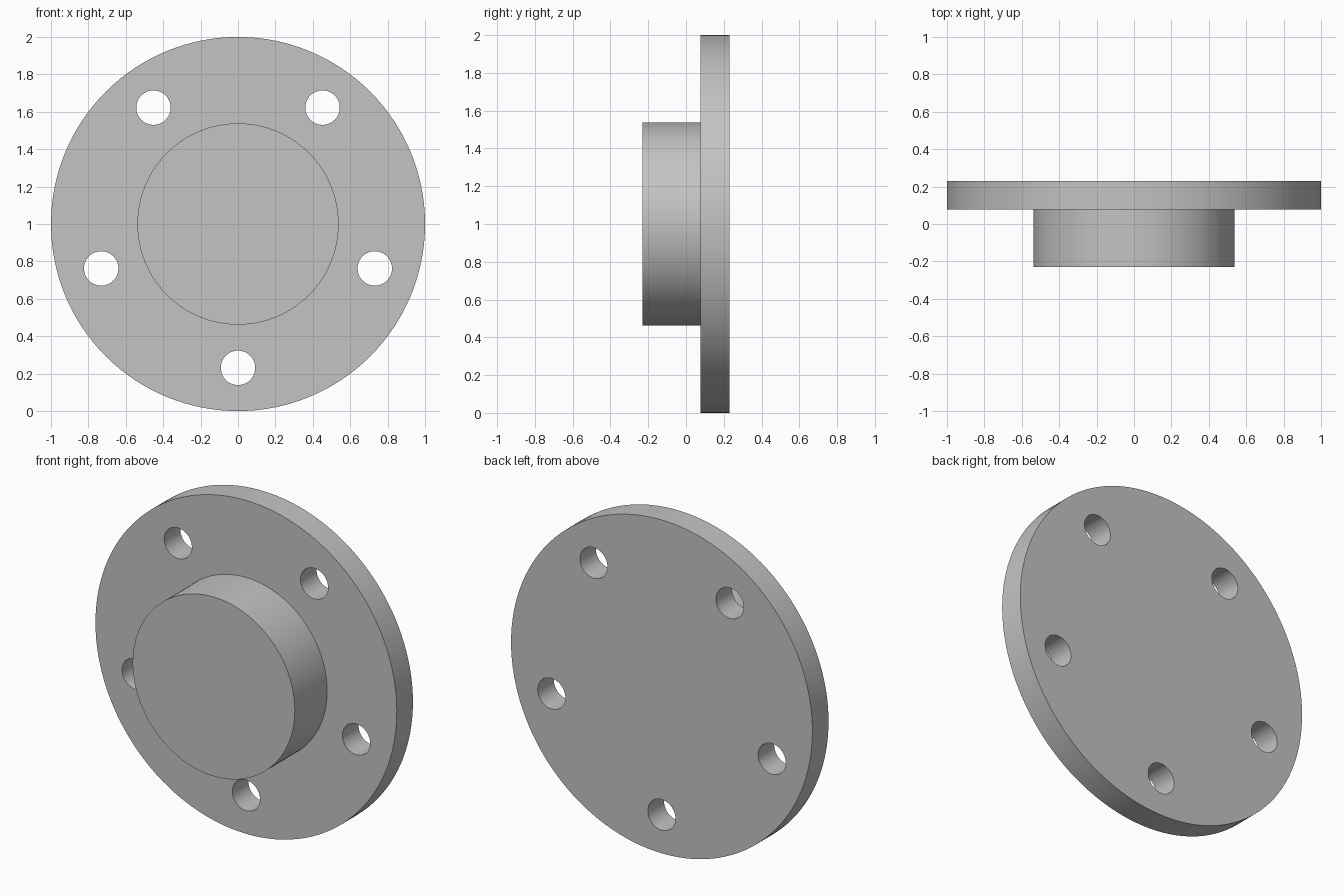
import bpy
import math

cube = bpy.data.objects.get("Cube")
if cube:
    bpy.data.objects.remove(cube, do_unlink=True)

# Single plain material
grey = bpy.data.materials.new("plain_grey")
grey.use_nodes = True
colour = (0.55, 0.55, 0.55, 1)
grey.diffuse_color = colour
grey.node_tree.nodes["Principled BSDF"].inputs["Base Color"].default_value = colour


def disc(name, radius, y_front, y_back, x=0, z=1, sides=128):
    """Cylinder lying along the y axis."""
    bpy.ops.mesh.primitive_cylinder_add(
        vertices=sides, radius=radius, depth=y_back - y_front,
        location=(x, (y_front + y_back) / 2, z), rotation=(math.pi / 2, 0, 0))
    obj = bpy.context.object
    obj.name = name
    obj.data.materials.append(grey)
    return obj


def finish(obj):
    bpy.ops.object.select_all(action='DESELECT')
    obj.select_set(True)
    bpy.context.view_layer.objects.active = obj
    for mod in list(obj.modifiers):
        bpy.ops.object.modifier_apply(modifier=mod.name)
    bpy.ops.object.shade_smooth_by_angle(angle=math.radians(30))


FRONT, STEP, BACK = -0.23, 0.077, 0.23

# Flange plate and raised hub
flange = disc("flange_plate", 1.0, STEP, BACK)
hub = disc("hub", 0.538, FRONT, STEP)

# Five bolt holes through the flange, the first at the bottom
BOLT_CIRCLE, HOLES = 0.769, 5
cutters = []
for i in range(HOLES):
    a = -math.pi / 2 + i * math.tau / HOLES
    cutter = disc("bolt_hole_cutter", 0.092, STEP - 0.1, BACK + 0.1,
                  BOLT_CIRCLE * math.cos(a), 1 + BOLT_CIRCLE * math.sin(a), 64)
    cutter.hide_render = True
    cutters.append(cutter)
    mod = flange.modifiers.new("bolt_hole", 'BOOLEAN')
    mod.operation = 'DIFFERENCE'
    mod.solver = 'EXACT'
    mod.object = cutter

finish(flange)
finish(hub)
for cutter in cutters:
    bpy.data.objects.remove(cutter, do_unlink=True)
